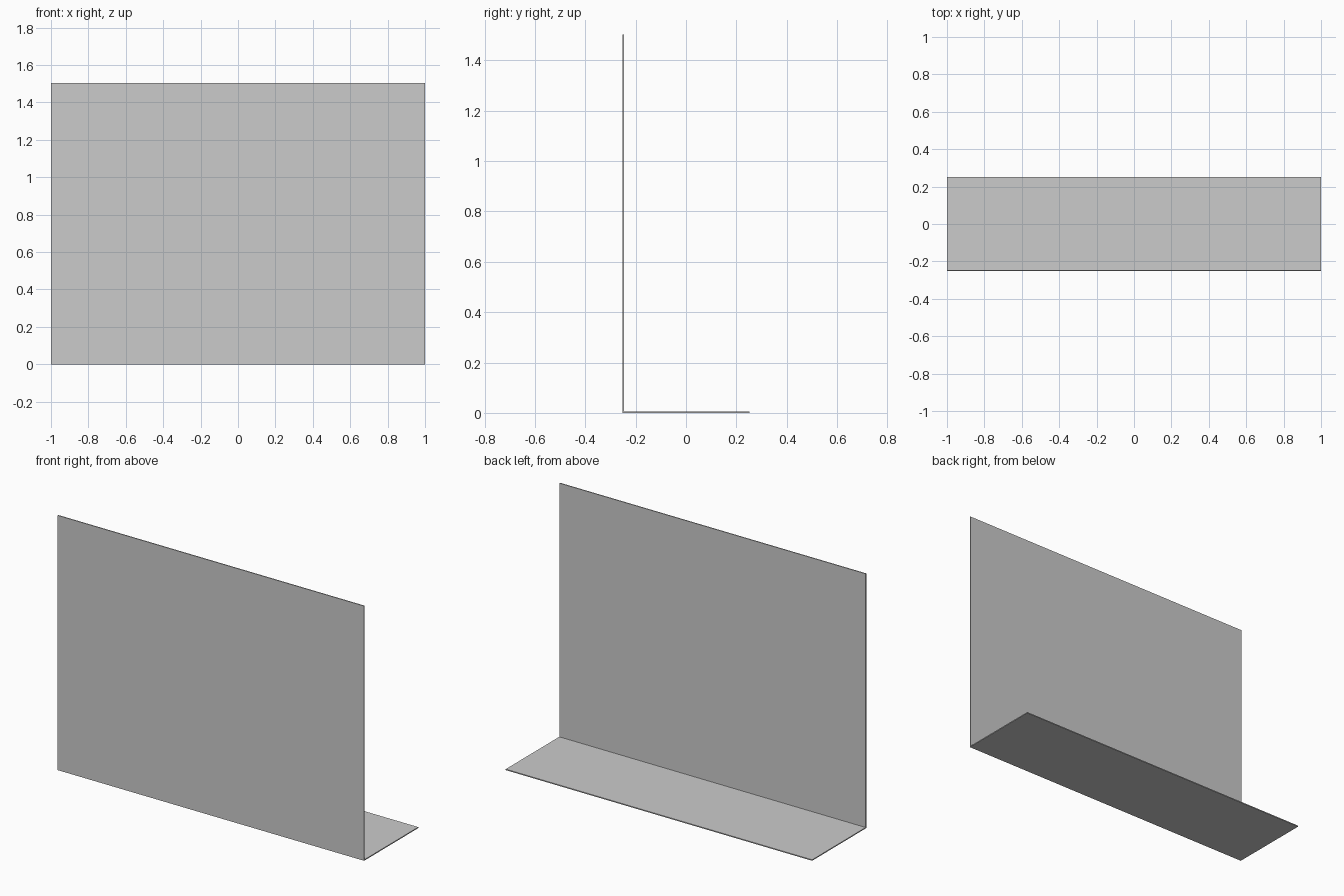
import bpy
import bmesh

if "Cube" in bpy.data.objects:
    bpy.data.objects.remove(bpy.data.objects["Cube"])

WIDTH, DEPTH, HEIGHT, THICK = 2.0, 0.505, 1.503, 0.006

# L-shaped side profile (y, z): upright panel and rear foot
y0, y1 = -DEPTH / 2, DEPTH / 2
profile = [(y0, 0), (y1, 0), (y1, THICK), (y0 + THICK, THICK),
           (y0 + THICK, HEIGHT), (y0, HEIGHT)]

# Bent sheet: extrude the profile across the width
bm = bmesh.new()
face = bm.faces.new([bm.verts.new((-WIDTH / 2, y, z)) for y, z in profile])
ext = bmesh.ops.extrude_face_region(bm, geom=[face], use_keep_orig=True)
verts = [g for g in ext["geom"] if isinstance(g, bmesh.types.BMVert)]
bmesh.ops.translate(bm, verts=verts, vec=(WIDTH, 0, 0))
bmesh.ops.recalc_face_normals(bm, faces=bm.faces)

mesh = bpy.data.meshes.new("bent_panel")
bm.to_mesh(mesh)
bm.free()
bpy.context.collection.objects.link(bpy.data.objects.new("bent_panel", mesh))
